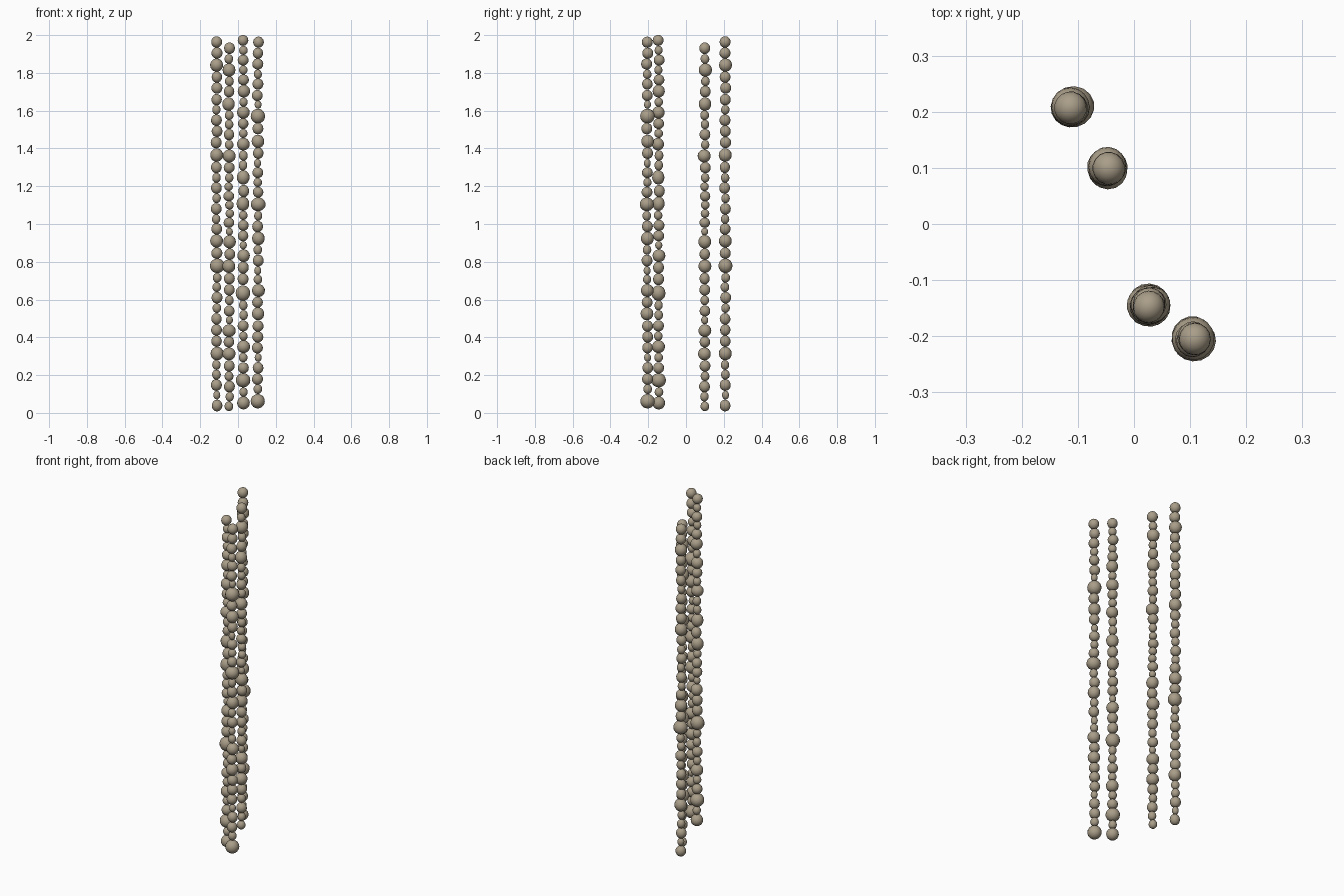
import bpy, bmesh, random
from math import tau
from mathutils import Matrix, Vector

cube = bpy.data.objects.get("Cube")
if cube:
    bpy.data.objects.remove(cube, do_unlink=True)

random.seed(4)

# One stone colour for every bead
stone = bpy.data.materials.new("warm_grey_stone")
stone.use_nodes = True
COLOUR = (0.40, 0.34, 0.25, 1)
stone.diffuse_color = COLOUR
stone.node_tree.nodes["Principled BSDF"].inputs["Base Color"].default_value = COLOUR

# Bead sizes from tiny (a) to large (e): width radius and share of height
RADIUS = dict(a=0.019, b=0.023, c=0.029, d=0.034, e=0.039)
SHARE = dict(a=0.75, b=0.84, c=1.0, d=1.16, e=1.28)


def add_bead(bm, centre, radius, half_height):
    """A slightly lopsided pebble."""
    verts = bmesh.ops.create_uvsphere(bm, u_segments=16, v_segments=10, radius=1)["verts"]
    bulge = Vector((random.uniform(-1, 1), random.uniform(-1, 1), random.uniform(-1, 1)))
    for v in verts:
        v.co *= 1 + 0.06 * v.co.dot(bulge)
    turn = Matrix.Rotation(random.uniform(0, tau), 4, "Z")
    tilt = Matrix.Rotation(random.uniform(-0.12, 0.12), 4, "X")
    size = Matrix.Diagonal((radius, radius * random.uniform(0.93, 1.03), half_height, 1))
    bmesh.ops.transform(bm, verts=verts, matrix=Matrix.Translation(centre) @ turn @ tilt @ size)


def add_strand(name, x, y, groups, levels):
    """Beads stacked from the top down; each group fills the span between two levels."""
    bm = bmesh.new()
    for group, top, bottom in zip(groups.split(), levels, levels[1:]):
        unit = (top - bottom) / sum(SHARE[k] for k in group)
        z = top
        for k in group:
            height = unit * SHARE[k]
            centre = (x + random.uniform(-0.002, 0.002),
                      y + random.uniform(-0.002, 0.002), z - height / 2)
            add_bead(bm, centre, RADIUS[k], height * 0.51)
            z -= height
    mesh = bpy.data.meshes.new(name)
    bm.to_mesh(mesh)
    bm.free()
    mesh.materials.append(stone)
    mesh.shade_smooth()
    bpy.context.collection.objects.link(bpy.data.objects.new(name, mesh))


# Four hanging strands, from back to front
add_strand("back_bead_strand", -0.113, 0.208,
           "ccdcccb cccdcbc bcbcdce bbcbccc dbbcac",
           (1.995, 1.58, 1.16, 0.74, 0.35, 0.01))
add_strand("inner_back_bead_strand", -0.047, 0.10,
           "cbdbcdb bcbdcb bcbbca dcdccb cadcd cbcbb",
           (1.96, 1.55, 1.22, 0.94, 0.57, 0.28, 0.01))
add_strand("inner_front_bead_strand", 0.028, -0.145,
           "cbcbcd bdcbd bbdcd bccad ccebb cbdbc ebd",
           (2.0, 1.67, 1.39, 1.07, 0.80, 0.49, 0.21, 0.02))
add_strand("front_bead_strand", 0.105, -0.205,
           "cccbcca ecdca cbce bcdbca bdcd ccca ccb e",
           (1.99, 1.61, 1.30, 1.07, 0.73, 0.49, 0.27, 0.10, 0.025))
